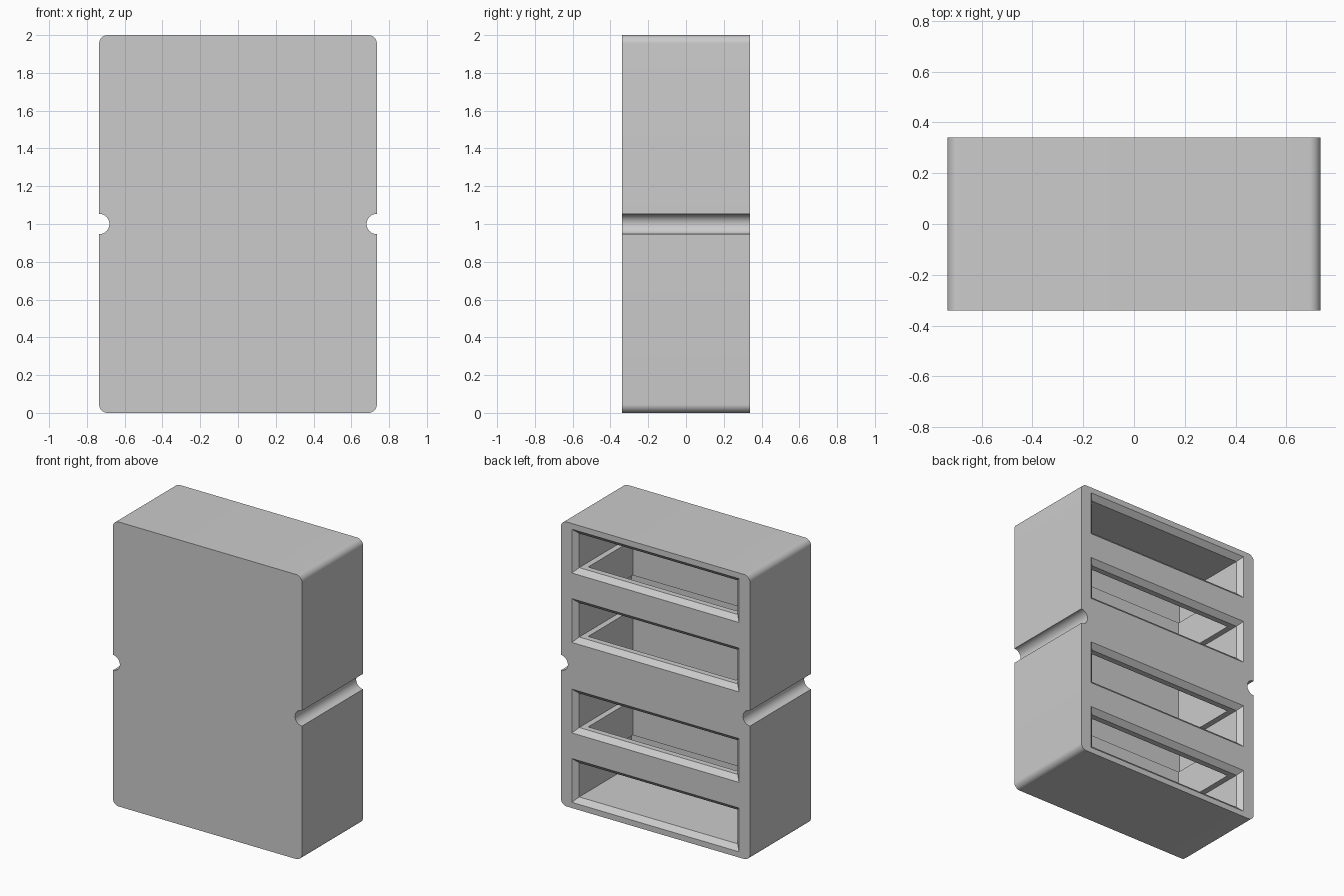
import bpy
import bmesh
from math import cos, sin, pi

if "Cube" in bpy.data.objects:
    bpy.data.objects.remove(bpy.data.objects["Cube"], do_unlink=True)

HALF_W, HALF_D, HEIGHT = 0.735, 0.34, 2.0
CORNER, NOTCH = 0.045, 0.054
SLOT_HALF_W, SLOT_HALF_H, LIP = 0.65, 0.154, 0.034
SLOT_CENTRES = [1 - 0.806, 1 - 0.318, 1 + 0.318, 1 + 0.806]
CAVITY_FRONT = -0.272
RIM = 0.041

grey = bpy.data.materials.new("light_grey")
grey.use_nodes = True
colour = (0.6, 0.6, 0.6, 1)
grey.diffuse_color = colour
grey.node_tree.nodes["Principled BSDF"].inputs["Base Color"].default_value = colour


def loft(name, sections):
    """Closed solid through matching rings of points."""
    bm = bmesh.new()
    rings = [[bm.verts.new(p) for p in ring] for ring in sections]
    n = len(rings[0])
    for a, b in zip(rings, rings[1:]):
        for i in range(n):
            j = (i + 1) % n
            bm.faces.new((a[i], a[j], b[j], b[i]))
    bm.faces.new(rings[0][::-1])
    bm.faces.new(rings[-1])
    bmesh.ops.recalc_face_normals(bm, faces=bm.faces)
    mesh = bpy.data.meshes.new(name)
    bm.to_mesh(mesh)
    bm.free()
    mesh.materials.append(grey)
    obj = bpy.data.objects.new(name, mesh)
    bpy.context.collection.objects.link(obj)
    return obj


def arc(cx, cz, r, start, end, steps):
    angles = [start + (end - start) * i / steps for i in range(steps + 1)]
    return [(cx + r * cos(a), cz + r * sin(a)) for a in angles]


def rectangle(y, half_w, z0, z1):
    return [(-half_w, y, z0), (half_w, y, z0), (half_w, y, z1), (-half_w, y, z1)]


def cut(body, cutter):
    cutter.hide_render = True
    mod = body.modifiers.new("cut", 'BOOLEAN')
    mod.operation = 'DIFFERENCE'
    mod.solver = 'EXACT'
    mod.object = cutter
    bpy.context.view_layer.objects.active = body
    bpy.ops.object.modifier_apply(modifier=mod.name)
    bpy.data.objects.remove(cutter, do_unlink=True)


# Body outline: right half with rounded corners and side notch, then turned round
inner = HALF_W - CORNER
half = arc(inner, CORNER, CORNER, -pi / 2, 0, 10)
half += arc(HALF_W, HEIGHT / 2, NOTCH, 1.5 * pi, pi / 2, 20)
half += arc(inner, HEIGHT - CORNER, CORNER, 0, pi / 2, 10)
outline = half + [(-x, HEIGHT - z) for x, z in half]
body = loft("cabinet_body", [[(x, y, z) for x, z in outline] for y in (-HALF_D, HALF_D)])

# Inner shaft joining all the compartments
shaft_w = SLOT_HALF_W - LIP - RIM
ends = (SLOT_CENTRES[0], SLOT_CENTRES[-1])
cut(body, loft("shaft_cutter", [rectangle(y, shaft_w, *ends)
                                for y in (CAVITY_FRONT + RIM, HALF_D - LIP - RIM)]))

# Compartments open at the back with a chamfered lip
for zc in SLOT_CENTRES:
    rings = []
    for y, inset in ((HALF_D + 0.02, -0.02), (HALF_D - LIP, LIP), (CAVITY_FRONT, LIP)):
        h = SLOT_HALF_H - inset
        rings.append(rectangle(y, SLOT_HALF_W - inset, zc - h, zc + h))
    cut(body, loft("slot_cutter", rings))

# Smooth the rounded corners and notches
bpy.ops.object.select_all(action='DESELECT')
body.select_set(True)
bpy.context.view_layer.objects.active = body
bpy.ops.object.shade_smooth_by_angle(angle=pi / 6)
